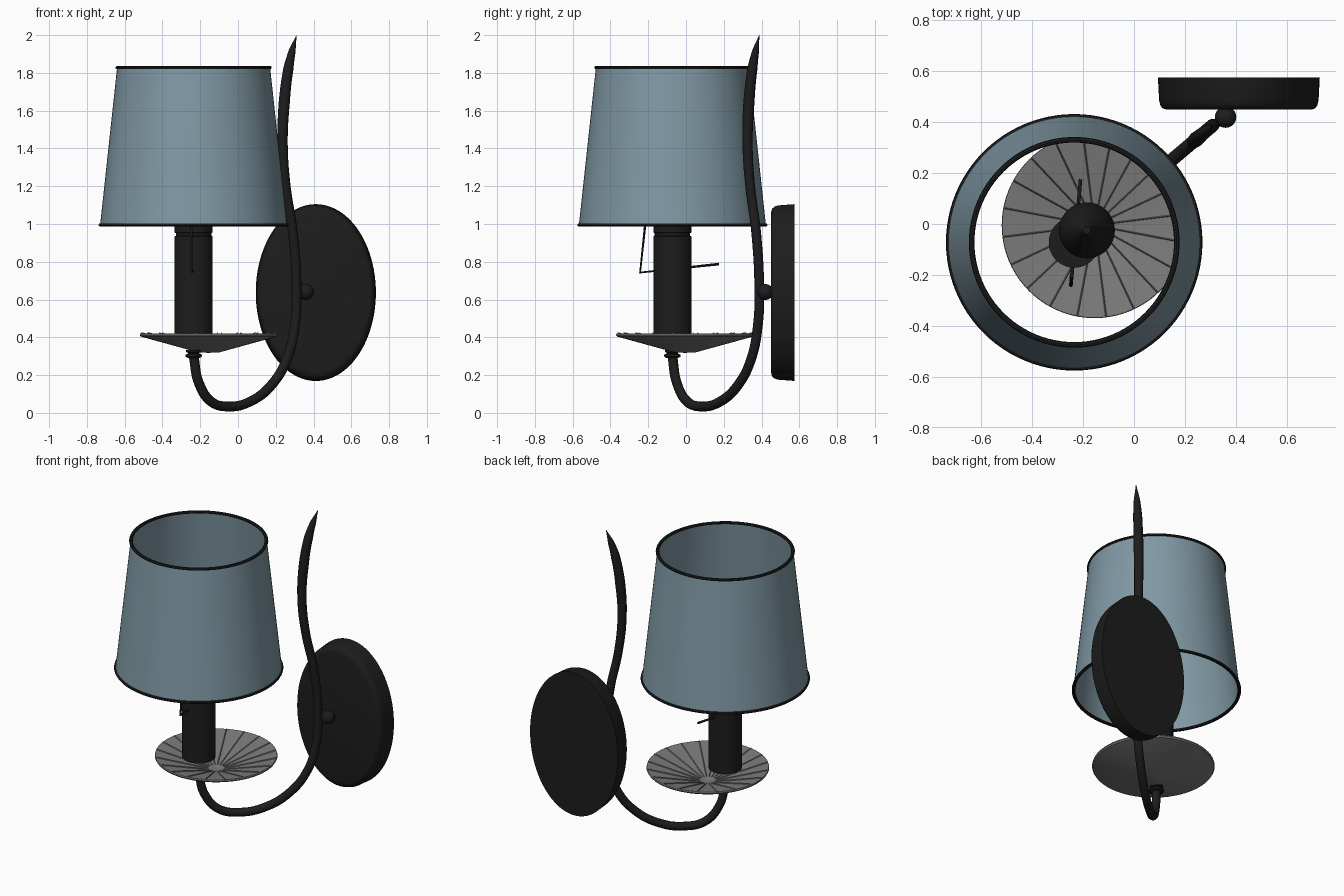
import bpy, bmesh, math
from mathutils import Vector

cube = bpy.data.objects.get("Cube")
if cube:
    bpy.data.objects.remove(cube, do_unlink=True)


def material(name, color):
    m = bpy.data.materials.new(name)
    m.use_nodes = True
    m.diffuse_color = (*color, 1)
    m.node_tree.nodes["Principled BSDF"].inputs["Base Color"].default_value = (*color, 1)
    return m


BLACK = material("black metal", (0.012, 0.012, 0.012))
BLUE = material("blue grey fabric", (0.215, 0.315, 0.37))
GREY = material("grey dish", (0.2, 0.2, 0.2))


def activate(ob):
    bpy.ops.object.select_all(action='DESELECT')
    ob.select_set(True)
    bpy.context.view_layer.objects.active = ob


def finish(ob, name, mat, angle=35):
    ob.name = name
    ob.data.materials.append(mat)
    activate(ob)
    bpy.ops.object.shade_smooth_by_angle(angle=math.radians(angle))
    return ob


def lathe(name, profile, mat, center, steps=64, closed=False):
    """Revolve (radius, height) points about a vertical axis through center."""
    bm = bmesh.new()
    verts = [bm.verts.new((r, 0, z)) for r, z in profile]
    pairs = list(zip(verts, verts[1:]))
    if closed:
        pairs.append((verts[-1], verts[0]))
    edges = [bm.edges.new(p) for p in pairs]
    bmesh.ops.spin(bm, geom=verts + edges, axis=(0, 0, 1), cent=(0, 0, 0),
                   angle=math.tau, steps=steps, use_duplicate=False)
    bmesh.ops.remove_doubles(bm, verts=bm.verts, dist=0.0002)
    bmesh.ops.recalc_face_normals(bm, faces=bm.faces)
    me = bpy.data.meshes.new(name)
    bm.to_mesh(me)
    bm.free()
    ob = bpy.data.objects.new(name, me)
    bpy.context.collection.objects.link(ob)
    ob.location = (center[0], center[1], 0)
    return finish(ob, name, mat)


def tube(name, points, radius, mat, radii=None, smooth=True):
    """Sweep a round section along points, then turn it into a mesh."""
    cu = bpy.data.curves.new(name, 'CURVE')
    cu.dimensions = '3D'
    cu.bevel_depth = radius
    cu.bevel_resolution = 4
    cu.use_fill_caps = True
    sp = cu.splines.new('BEZIER' if smooth else 'POLY')
    target = sp.bezier_points if smooth else sp.points
    target.add(len(points) - 1)
    for i, (p, co) in enumerate(zip(target, points)):
        p.co = co if smooth else (*co, 1)
        p.radius = radii[i] if radii else 1
        if smooth:
            p.handle_left_type = p.handle_right_type = 'AUTO'
    ob = bpy.data.objects.new(name, cu)
    bpy.context.collection.objects.link(ob)
    activate(ob)
    bpy.ops.object.convert(target='MESH')
    return finish(bpy.context.view_layer.objects.active, name, mat)


AXIS = (-0.235, -0.072)      # candle and shade
DISH = (-0.155, -0.005)

# Tapered fabric shade with dark bands on both rims
lathe("shade", [(0.495, 0.995), (0.405, 1.83), (0.4, 1.83), (0.49, 0.995)],
      BLUE, AXIS, 96, closed=True)
for label, r, z in (("lower", 0.493, 0.995), ("upper", 0.403, 1.828)):
    band = [(r + 0.011 * math.cos(a * math.tau / 8), z + 0.009 * math.sin(a * math.tau / 8))
            for a in range(8)]
    lathe(f"shade_{label}_rim", band, BLACK, AXIS, 96, closed=True)

# Candle tube with a groove and socket near its top
lathe("candle", [(0, 0.41), (0.1, 0.41), (0.1, 0.935), (0.094, 0.938), (0.094, 0.952),
                 (0.1, 0.955), (0.1, 1.05), (0, 1.05)], BLACK, AXIS, 48)

# Pointed bulb, slightly off the candle axis
lathe("bulb", [(0, 1.04), (0.07, 1.04), (0.1, 1.08), (0.11, 1.14), (0.1, 1.2),
               (0.06, 1.3), (0.02, 1.38), (0.015, 1.4), (0, 1.4)],
      BLACK, (-0.185, -0.025), 40)

# Shallow conical drip dish
lathe("dish", [(0, 0.318), (0.055, 0.32), (0.36, 0.404), (0.365, 0.412), (0.363, 0.42),
               (0.355, 0.42), (0.05, 0.33), (0, 0.325)], GREY, DISH, 80)

# Thin radial ribs inside the dish
RIBS = 20
bm = bmesh.new()
for i in range(RIBS):
    a = (i + 0.4) * math.tau / RIBS
    out = Vector((math.cos(a), math.sin(a), 0))
    side = Vector((-out.y, out.x, 0)) * 0.005
    ends = []
    for r, z in ((0.05, 0.326), (0.36, 0.418)):
        base = out * r + Vector((0, 0, z))
        ends.append([bm.verts.new(base - side), bm.verts.new(base + Vector((0, 0, 0.009))),
                     bm.verts.new(base + side)])
    for j in range(3):
        k = (j + 1) % 3
        bm.faces.new((ends[0][j], ends[0][k], ends[1][k], ends[1][j]))
    for tri in ends:
        bm.faces.new(tri)
bmesh.ops.recalc_face_normals(bm, faces=bm.faces)
mesh = bpy.data.meshes.new("dish_ribs")
bm.to_mesh(mesh)
bm.free()
ribs = bpy.data.objects.new("dish_ribs", mesh)
bpy.context.collection.objects.link(ribs)
ribs.location = (*DISH, 0)
finish(ribs, "dish_ribs", GREY, 20)

# Stepped collar joining arm and dish
lathe("collar", [(0, 0.29), (0.03, 0.29), (0.044, 0.298), (0.044, 0.308), (0.03, 0.314),
                 (0.03, 0.318), (0.04, 0.322), (0.04, 0.332), (0, 0.332)], BLACK, AXIS, 32)

# Curved arm lying in one slanted upright plane, ending in a pointed tip
side_path = [(0, 0.3, 1), (0.05, 0.16, 1), (0.17, 0.06, 1), (0.34, 0.034, 1),
             (0.55, 0.06, 1), (0.76, 0.15, 1), (0.91, 0.29, 1), (0.985, 0.47, 1),
             (1, 0.64, 1), (0.965, 0.95, 1), (0.895, 1.2, 1), (0.865, 1.42, 1.05),
             (0.88, 1.64, 1.15), (0.92, 1.82, 1.05), (0.955, 1.91, 0.75), (1, 2, 0.04)]
tube("arm", [(AXIS[0] + 0.545 * u, AXIS[1] + 0.46 * u, z) for u, z, _ in side_path],
     0.026, BLACK, [r for _, _, r in side_path])

# Bent wire clip passing through the candle
tube("wire_clip", [(-0.21, 0.175, 0.788), (-0.248, -0.243, 0.743), (-0.246, -0.205, 1.1)],
     0.007, BLACK, smooth=False)

# Ball joint and its short stem into the wall plate
bpy.ops.mesh.primitive_uv_sphere_add(segments=32, ring_count=16, radius=0.042,
                                     location=(0.36, 0.42, 0.64))
finish(bpy.context.object, "ball_joint", BLACK)
tube("joint_stem", [(0.31, 0.385, 0.64), (0.36, 0.42, 0.64), (0.36, 0.47, 0.64)],
     0.018, BLACK, smooth=False)

# Oval wall plate with a rounded front edge
plate = lathe("wall_plate", [(0, 0), (1, 0), (0.985, 0.09), (0.97, 0.108), (0.945, 0.12),
                             (0.9, 0.125), (0, 0.125)], BLACK, (0, 0), 96)
plate.scale = (0.318, 0.468, 1)
plate.rotation_euler = (math.radians(90), 0, 0)
plate.location = (0.412, 0.575, 0.637)
